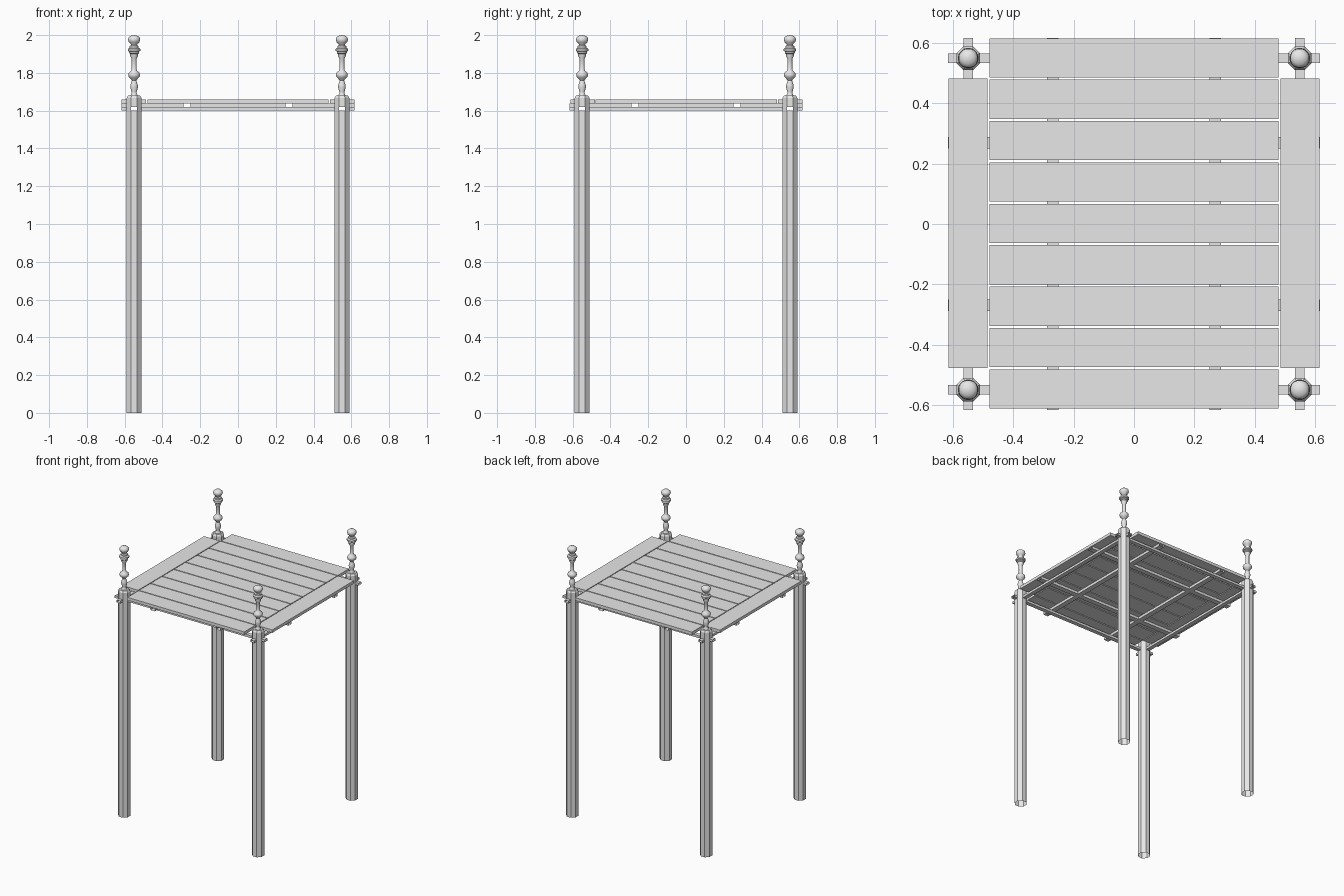
import bpy, bmesh, math
from mathutils import Matrix, Vector

if "Cube" in bpy.data.objects:
    bpy.data.objects.remove(bpy.data.objects["Cube"], do_unlink=True)

grey = bpy.data.materials.new("light_grey")
grey.use_nodes = True
grey.diffuse_color = (0.8, 0.8, 0.8, 1)
grey.node_tree.nodes["Principled BSDF"].inputs["Base Color"].default_value = (0.8, 0.8, 0.8, 1)

REACH = 0.617            # outer end of all bars
POST = 0.55              # post offset from the centre
RIM_Z = (1.602, 1.619)
JOIST_Z = (1.619, 1.638)
PLANK_Z = (1.638, 1.66)


def finish(bm, name, smooth=False):
    bmesh.ops.recalc_face_normals(bm, faces=bm.faces)
    mesh = bpy.data.meshes.new(name)
    bm.to_mesh(mesh)
    bm.free()
    mesh.materials.append(grey)
    if smooth:
        mesh.shade_smooth()
        mesh.set_sharp_from_angle(angle=math.radians(40))
    obj = bpy.data.objects.new(name, mesh)
    bpy.context.collection.objects.link(obj)
    return obj


def lathe(profile, sides):
    """Turn (radius, height) points around z, with a flat side on each axis."""
    bm = bmesh.new()
    turn = Matrix.Rotation(math.pi / sides, 3, 'Z')
    vs = [bm.verts.new(turn @ Vector((r, 0, z))) for r, z in profile]
    edges = [bm.edges.new(pair) for pair in zip(vs, vs[1:])]
    bmesh.ops.spin(bm, geom=vs + edges, cent=(0, 0, 0), axis=(0, 0, 1),
                   angle=math.tau, steps=sides, use_duplicate=False)
    bmesh.ops.remove_doubles(bm, verts=bm.verts, dist=0.0001)
    bmesh.ops.recalc_face_normals(bm, faces=bm.faces)
    return bm


def box(name, cx, cy, sx, sy, z):
    bm = bmesh.new()
    bmesh.ops.create_cube(bm, size=1)
    bmesh.ops.scale(bm, vec=(sx, sy, z[1] - z[0]), verts=bm.verts)
    bmesh.ops.translate(bm, vec=(cx, cy, sum(z) / 2), verts=bm.verts)
    return finish(bm, name)


def lattice(name, offset, width, z):
    """Two bars each way, joined where they cross, hollow and open at the ends."""
    lo, hi = offset - width / 2, offset + width / 2
    cuts = [-REACH, -hi, -lo, lo, hi, REACH]
    n = len(cuts) - 1
    bar = (1, 3)
    bm = bmesh.new()

    def quad(*points):
        bm.faces.new([bm.verts.new(p) for p in points])

    for i in range(n):
        for j in range(n):
            if i not in bar and j not in bar:
                continue
            x0, x1, y0, y1 = cuts[i], cuts[i + 1], cuts[j], cuts[j + 1]
            for h in z:
                quad((x0, y0, h), (x1, y0, h), (x1, y1, h), (x0, y1, h))
            # side walls only where the cell borders an empty bay
            if i not in bar:
                for y in (y0, y1):
                    quad((x0, y, z[0]), (x1, y, z[0]), (x1, y, z[1]), (x0, y, z[1]))
            elif j not in bar:
                for x in (x0, x1):
                    quad((x, y0, z[0]), (x, y1, z[0]), (x, y1, z[1]), (x, y0, z[1]))
    bmesh.ops.remove_doubles(bm, verts=bm.verts, dist=0.0001)
    return finish(bm, name)


# Posts with turned finials
R = 0.0395 / math.cos(math.pi / 8)
post_profile = [(R, 0), (R, RIM_Z[0]), (R, RIM_Z[1]), (R, 1.667),
                (R * 0.8, 1.68), (0, 1.68)]
finial_profile = [
    (0.022, 1.678), (0.014, 1.69), (0.014, 1.70), (0.021, 1.725), (0.02, 1.735),
    (0.012, 1.76), (0.02, 1.77), (0.03, 1.78), (0.032, 1.79), (0.029, 1.80),
    (0.016, 1.812), (0.013, 1.82), (0.013, 1.875), (0.021, 1.89), (0.021, 1.90),
    (0.027, 1.905), (0.027, 1.913), (0.034, 1.917), (0.034, 1.927), (0.024, 1.933),
    (0.024, 1.942), (0.016, 1.947), (0.018, 1.953), (0.028, 1.962), (0.033, 1.974),
    (0.031, 1.986), (0.02, 1.996), (0, 2.0)]

for sy, depth in ((-1, "front"), (1, "back")):
    for sx, side in ((1, "left"), (-1, "right")):
        bm = lathe(post_profile, 8)
        # openings where the rim bars pass through
        holes = [f for f in bm.faces
                 if RIM_Z[0] < f.calc_center_median().z < RIM_Z[1]
                 and max(abs(f.normal.x), abs(f.normal.y)) > 0.99]
        bmesh.ops.delete(bm, geom=holes, context='FACES')
        post = finish(bm, f"{depth}_{side}_post")
        finial = finish(lathe(finial_profile, 16), f"{depth}_{side}_finial", True)
        post.location = finial.location = (sx * POST, sy * POST, 0)

# Bars under the deck
lattice("rim_bars", POST, 0.031, RIM_Z)
lattice("joists", 0.27, 0.038, JOIST_Z)

# Deck planks
for k in range(9):
    box(f"deck_plank_{k + 1}", 0, (k - 4) * 0.1373 + 0.002, 0.96, 0.13, PLANK_Z)
for sx, side in ((1, "left"), (-1, "right")):
    box(f"{side}_side_plank", sx * 0.551, 0.002, 0.13, 0.96, PLANK_Z)
